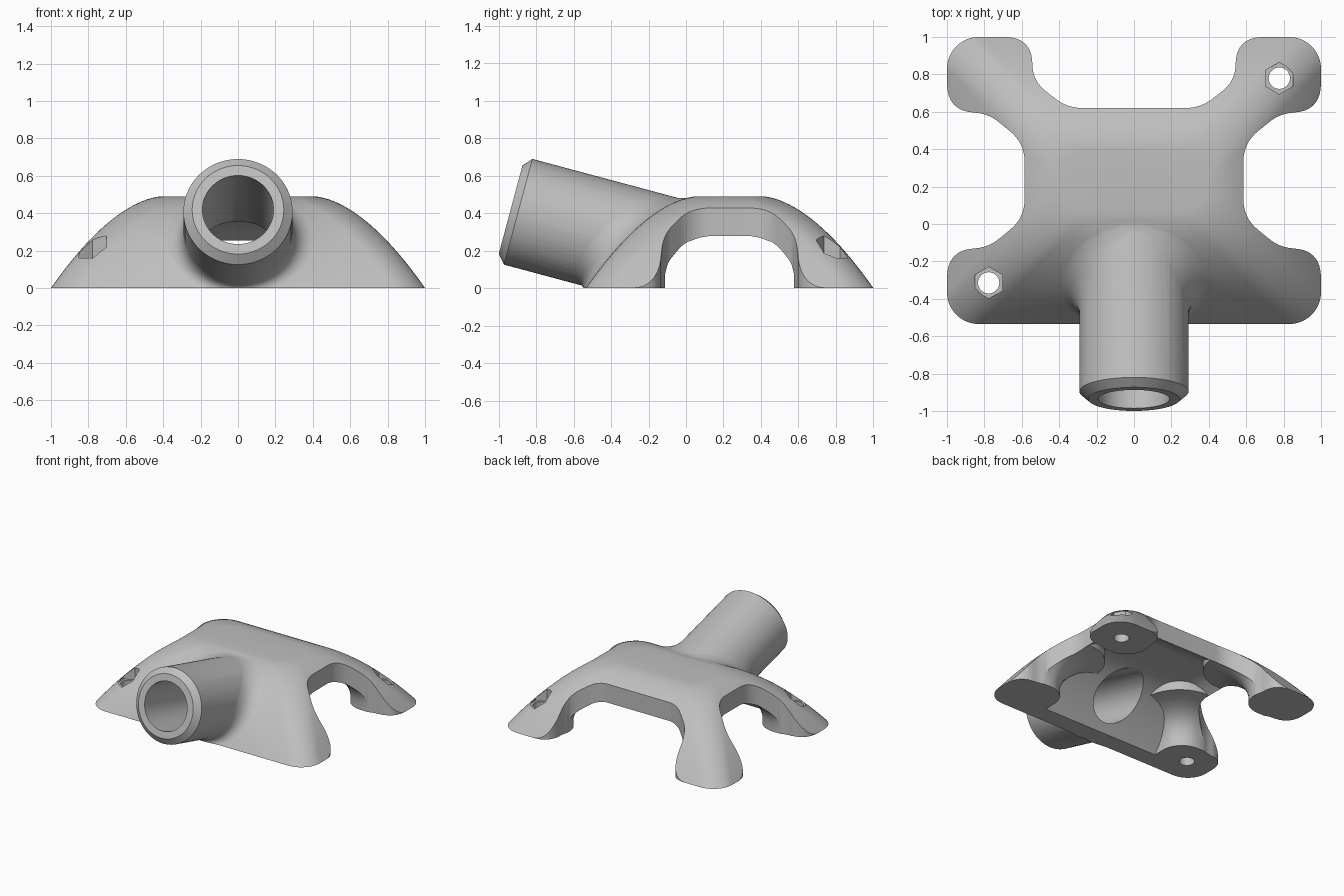
import bpy, bmesh, math
from mathutils import Vector
from mathutils.bvhtree import BVHTree

if "Cube" in bpy.data.objects:
    bpy.data.objects.remove(bpy.data.objects["Cube"])

X0, X1, Y0, Y1 = -1.0, 1.0, -0.535, 1.0      # footprint
CY = (Y0 + Y1) / 2
TAU = math.tau

grey = bpy.data.materials.new("plain grey")
grey.use_nodes = True
grey.diffuse_color = (0.52, 0.52, 0.52, 1)
grey.node_tree.nodes["Principled BSDF"].inputs["Base Color"].default_value = grey.diffuse_color


def skin(name, rings, closed=False):
    """Solid skinned through equal rings; capped unless it closes on itself."""
    bm = bmesh.new()
    loops = [[bm.verts.new(p) for p in ring] for ring in rings]
    pairs = list(zip(loops, loops[1:])) + ([(loops[-1], loops[0])] if closed else [])
    for a, b in pairs:
        for i in range(len(a)):
            j = (i + 1) % len(a)
            bm.faces.new((a[i], a[j], b[j], b[i]))
    if not closed:
        bm.faces.new(loops[0])
        bm.faces.new(loops[-1])
    bmesh.ops.recalc_face_normals(bm, faces=bm.faces)
    mesh = bpy.data.meshes.new(name)
    bm.to_mesh(mesh)
    bm.free()
    mesh.materials.append(grey)
    ob = bpy.data.objects.new(name, mesh)
    bpy.context.collection.objects.link(ob)
    return ob


def combine(target, tool, operation):
    mod = target.modifiers.new("combine", 'BOOLEAN')
    mod.operation, mod.object, mod.solver = operation, tool, 'EXACT'
    bpy.context.view_layer.objects.active = target
    bpy.ops.object.modifier_apply(modifier=mod.name)
    bpy.data.objects.remove(tool)


def rounded_rect(x0, x1, y0, y1, r, z, n=10):
    corners = ((x1 - r, y1 - r), (x0 + r, y1 - r), (x0 + r, y0 + r), (x1 - r, y0 + r))
    return [(cx + r * math.cos((q + k / n) * TAU / 4), cy + r * math.sin((q + k / n) * TAU / 4), z)
            for q, (cx, cy) in enumerate(corners) for k in range(n + 1)]


def pillow(name, inset, span, height, r, n=20):
    """Domed block whose rounded-rectangle section shrinks towards a flat top."""
    rings = []
    for k in range(-4, n + 1):
        s = k / n
        d = inset + span * s
        z = height * (1 - (1 - s) ** 1.75)
        rings.append(rounded_rect(X0 + d, X1 - d, Y0 + d, Y1 - d, r, z))
    return skin(name, rings)


def prism(name, outline, z0, z1):
    return skin(name, [[(x, y, z) for x, y in outline] for z in (z0, z1)])


def ngon(x, y, r, n):
    return [(x + r * math.sin(TAU * i / n), y + r * math.cos(TAU * i / n)) for i in range(n)]


def round_corners(points, n=8):
    """Replace each (u, v, cut) corner by a curve starting cut away from it."""
    out = []
    for i, (u, v, cut) in enumerate(points):
        p = Vector((u, v))
        if not cut:
            out.append(p)
            continue
        a = p + (Vector(points[i - 1][:2]) - p).normalized() * cut
        b = p + (Vector(points[(i + 1) % len(points)][:2]) - p).normalized() * cut
        out += [a.lerp(p, t).lerp(p.lerp(b, t), t) for t in (k / n for k in range(n + 1))]
    return out


def notch(half):
    return round_corners(half + [(-u, v, c) for u, v, c in reversed(half)])


# Domed body
body = pillow("bracket", 0, 0.6, 0.49, 0.17)
surface = bmesh.new()
surface.from_mesh(body.data)
dome = BVHTree.FromBMesh(surface)
surface.free()

# Sloping tube with chamfered mouth
TILT, R, BORE, SEG = math.radians(15), 0.292, 0.19, 72
mouth = Vector((0, -0.936, 0.418))
axis = Vector((0, math.cos(TILT), -math.sin(TILT)))
up = Vector((0, math.sin(TILT), math.cos(TILT)))


def spoke(i):
    a = TAU * i / SEG
    return up * math.cos(a) + Vector((math.sin(a), 0, 0))


def lathe(name, profile):
    return skin(name, [[mouth + spoke(i) * r + axis * t for i in range(SEG)] for r, t in profile])


# Blended collar where the tube meets the dome
collar_rings = []
for i in range(SEG):
    e = spoke(i)
    f = 0.03 + 0.11 * abs(math.sin(TAU * i / SEG))
    reach = [dome.ray_cast(mouth + e * r, axis)[3] or 0.8 for r in (R, R + f)]
    a = mouth + e * (R - 0.002) + axis * (reach[0] - 1.3 * f)
    c = mouth + e * R + axis * reach[0]
    b = mouth + e * (R + f) + axis * (reach[1] + 0.004)
    curve = [a.lerp(c, t).lerp(c.lerp(b, t), t) for t in (k / 8 for k in range(9))]
    inside = [b + axis * 0.04, mouth + e * (R - 0.06) + axis * (reach[0] + 0.04)]
    collar_rings.append(curve + inside)
collar = skin("collar", collar_rings, closed=True)
tube = lathe("tube", [(0.245, 0), (R, 0.042), (R, 1.1)])
combine(body, tube, 'UNION')
combine(body, collar, 'UNION')

# Hollow underside, leaving a flared pillar above each foot
cavity = pillow("cavity", 0.145, 0.47, 0.36, 0.12)
flare = [(0, -0.5), (0, 0.07), (0.012, 0.12), (0.035, 0.17), (0.07, 0.21),
         (0.12, 0.245), (0.19, 0.27), (0.28, 0.285), (0.28, 0.6)]
for sx in (-1, 1):
    for sy in (-1, 1):
        rings = []
        for g, z in flare:
            ring = rounded_rect(0.53 - g, 1.2, 0.345 - g, 1.0, 0.18 + g / 2, z)
            rings.append([(sx * x, CY + sy * y, z) for x, y, z in ring])
        combine(cavity, skin("pillar", rings), 'DIFFERENCE')
combine(body, cavity, 'DIFFERENCE')

# Notches between the legs: both sides and the back
side = notch([(0.56, 1.3, 0), (0.56, 1.0, 0), (0.363, 1.0, 0.16), (0.363, 0.785, 0.08), (0.2, 0.585, 0.1)])
back = notch([(0.75, 1.3, 0), (0.75, 1.0, 0), (0.543, 1.0, 0.15), (0.543, 0.765, 0.09), (0.355, 0.62, 0.08)])
for s in (-1, 1):
    combine(body, prism("side_notch", [(s * v, CY + u) for u, v in side], -1, 1), 'DIFFERENCE')
combine(body, prism("back_notch", back, -1, 1), 'DIFFERENCE')

# Flat base, tube bore, bolt holes with hexagonal pockets
base = [(-2, -2), (2, -2), (2, 2), (-2, 2)]
combine(body, prism("base_trim", base, -1, 0), 'DIFFERENCE')
combine(body, lathe("bore", [(BORE, -0.1), (BORE, 1.1)]), 'DIFFERENCE')
for s in (-1, 1):
    x, y = 0.777 * s, CY + 0.547 * s
    combine(body, prism("bolt_hole", ngon(x, y, 0.057, 32), -1, 1), 'DIFFERENCE')
    combine(body, prism("hex_pocket", ngon(x, y, 0.085, 6), 0.16, 1), 'DIFFERENCE')

# Smooth shading with crisp edges
bpy.ops.object.select_all(action='DESELECT')
body.select_set(True)
bpy.context.view_layer.objects.active = body
bpy.ops.object.shade_smooth_by_angle(angle=math.radians(30))
